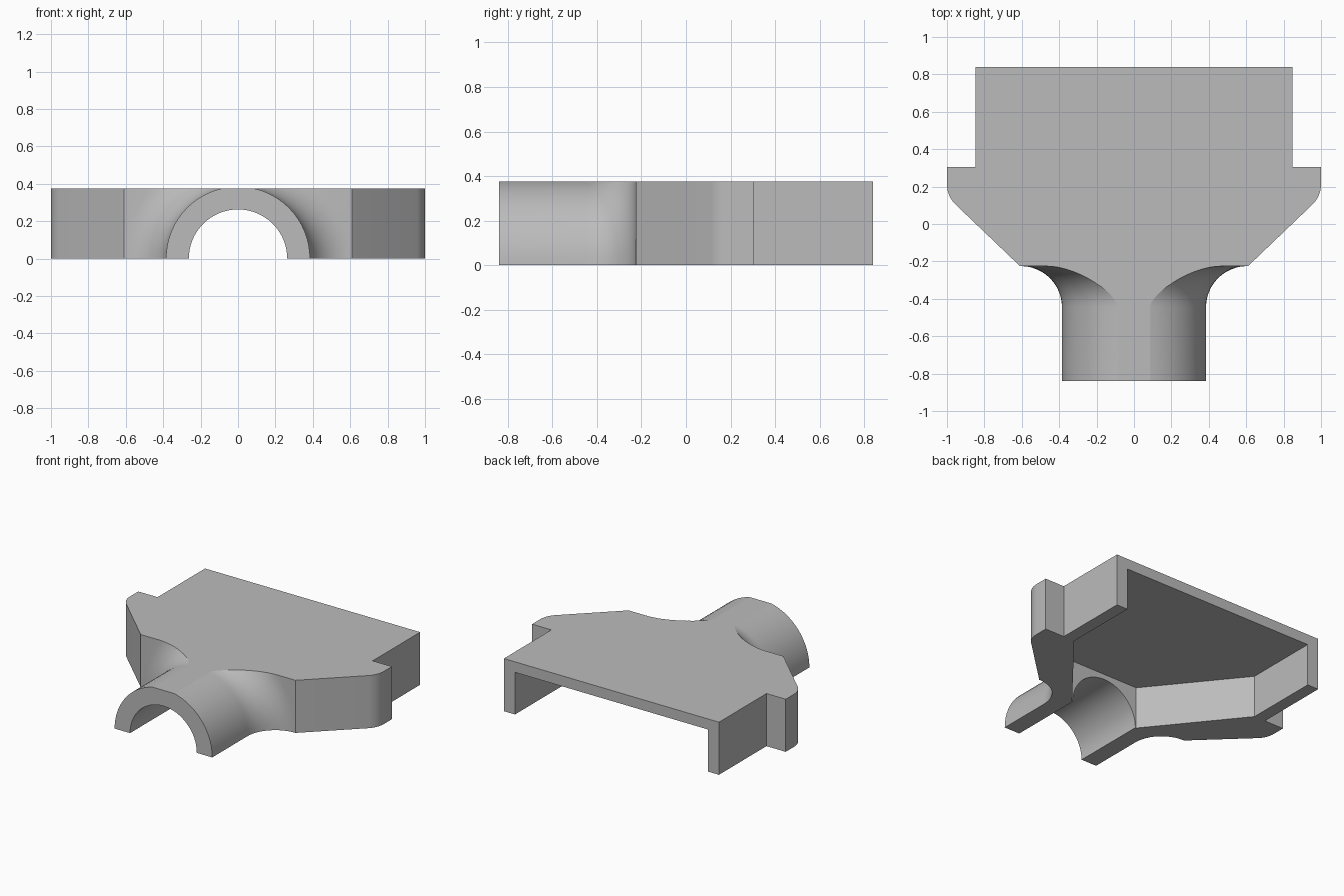
import bpy, bmesh, math
from mathutils import Matrix

default = bpy.data.objects.get("Cube")
if default:
    bpy.data.objects.remove(default, do_unlink=True)

HEIGHT = 0.375
FRONT, FACE, BACK = -0.84, -0.225, 0.84
TUBE_R, BORE_R, FLARE_R = 0.385, 0.263, 0.22

grey = bpy.data.materials.new("plain grey")
grey.use_nodes = True
grey.diffuse_color = (0.5, 0.5, 0.5, 1)
grey.node_tree.nodes["Principled BSDF"].inputs["Base Color"].default_value = grey.diffuse_color


def make_object(name, bm):
    bmesh.ops.recalc_face_normals(bm, faces=bm.faces)
    mesh = bpy.data.meshes.new(name)
    bm.to_mesh(mesh)
    bm.free()
    mesh.materials.append(grey)
    obj = bpy.data.objects.new(name, mesh)
    bpy.context.collection.objects.link(obj)
    return obj


def prism(name, half, z0, z1):
    """Mirror a half outline across x = 0 and extrude it upward."""
    outline = half + [(-x, y) for x, y in reversed(half)]
    bm = bmesh.new()
    face = bm.faces.new([bm.verts.new((x, y, z0)) for x, y in outline])
    top = bmesh.ops.extrude_face_region(bm, geom=[face])["geom"]
    verts = [v for v in top if isinstance(v, bmesh.types.BMVert)]
    bmesh.ops.translate(bm, verts=verts, vec=(0, 0, z1 - z0))
    return make_object(name, bm)


def lathe(name, profile, segments=64, clip=None):
    """Turn (radius, y) points about the y axis, optionally clipped in height."""
    bm = bmesh.new()
    rings = []
    for r, y in profile:
        ring = []
        for i in range(segments):
            a = math.tau * i / segments
            ring.append(bm.verts.new((r * math.cos(a), y, r * math.sin(a))))
        rings.append(ring)
    for a, b in zip(rings, rings[1:]):
        for i in range(segments):
            j = (i + 1) % segments
            bm.faces.new((a[i], a[j], b[j], b[i]))
    bm.faces.new(rings[0])
    bm.faces.new(rings[-1])
    for z, side in clip or []:
        geom = bm.verts[:] + bm.edges[:] + bm.faces[:]
        bmesh.ops.bisect_plane(bm, geom=geom, plane_co=(0, 0, z),
                               plane_no=(0, 0, side), clear_outer=True)
        rim = [e for e in bm.edges if e.is_boundary]
        bmesh.ops.contextual_create(bm, geom=rim)
    return make_object(name, bm)


def combine(target, tool, operation):
    mod = target.modifiers.new(operation.lower(), "BOOLEAN")
    mod.operation, mod.object, mod.solver = operation, tool, "EXACT"
    bpy.context.view_layer.objects.active = target
    bpy.ops.object.modifier_apply(modifier=mod.name)
    bpy.data.objects.remove(tool, do_unlink=True)


# Wide body: rear block, shoulders with rounded corners, tapered front
corner_r = 0.15
corner = [(1 - corner_r * (1 - math.cos(a)), 0.212 - corner_r * math.sin(a))
          for a in [math.radians(44 * i / 6) for i in range(7)]]
body_half = [(0.848, BACK), (0.848, 0.305), (1, 0.305)] + corner + [(0.61, FACE)]
housing = prism("spout_housing", body_half, 0, HEIGHT)

# Half-round spout flaring into the body
flare = []
for i in range(13):
    a = math.pi / 2 * i / 12
    flare.append((TUBE_R + FLARE_R * (1 - math.cos(a)),
                  FACE - FLARE_R * (1 - math.sin(a))))
spout = lathe("spout", [(TUBE_R, FRONT)] + flare + [(0.45, -0.15)],
              clip=[(HEIGHT, 1), (0, -1)])
combine(housing, spout, "UNION")

# Hollow underside, open to the back, narrowing towards the spout
cavity = prism("cavity_cutter", [(0.76, 1), (0.76, 0.305), (0.27, -0.3)], -0.1, 0.3)
combine(housing, cavity, "DIFFERENCE")

# Round bore through the spout
bore = lathe("bore_cutter", [(BORE_R, -1), (BORE_R, -0.22)])
combine(housing, bore, "DIFFERENCE")

bpy.ops.object.select_all(action="DESELECT")
housing.select_set(True)
bpy.context.view_layer.objects.active = housing
bpy.ops.object.shade_smooth_by_angle(angle=math.radians(12))
